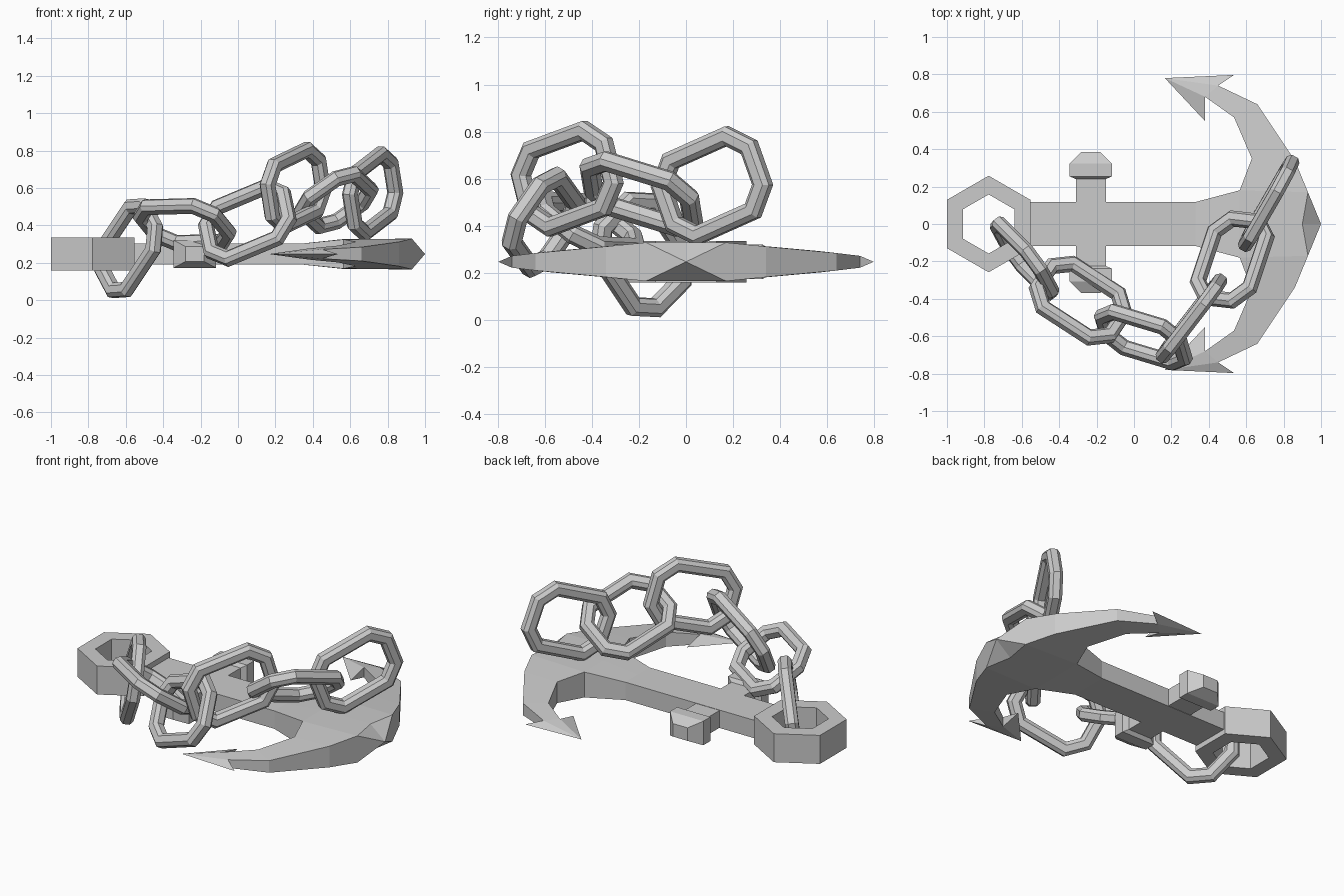
import bpy, bmesh, math
from mathutils import Vector

if "Cube" in bpy.data.objects:
    bpy.data.objects.remove(bpy.data.objects["Cube"])

ZC = 0.247  # mid height of the flat-lying anchor


def make(name, verts, faces):
    me = bpy.data.meshes.new(name)
    me.from_pydata([tuple(v) for v in verts], [], faces)
    bm = bmesh.new()
    bm.from_mesh(me)
    bmesh.ops.recalc_face_normals(bm, faces=bm.faces)
    bm.to_mesh(me)
    bm.free()
    ob = bpy.data.objects.new(name, me)
    bpy.context.collection.objects.link(ob)
    return ob


def sweep(name, rings, closed):
    """Skin a list of equal-length vertex loops."""
    n, m = len(rings[0]), len(rings)
    faces = []
    for i in range(m if closed else m - 1):
        j = (i + 1) % m
        for k in range(n):
            q = (k + 1) % n
            faces.append((i * n + k, i * n + q, j * n + q, j * n + k))
    if not closed:
        faces += [tuple(range(n)), tuple(range((m - 1) * n, m * n))]
    return make(name, [v for r in rings for v in r], faces)


# Hexagonal eye at the head of the shank
def eye_section(a):
    return [(-0.777 + r * math.cos(a), r * math.sin(a), z)
            for r, z in ((0.258, 0.16), (0.258, 0.335), (0.158, 0.335), (0.158, 0.16))]


sweep("eye", [eye_section(math.radians(30 + 60 * i)) for i in range(6)], True)

# Shank, crown and arms: half outline, mirrored across y
pts = {  # x, y, half thickness
    "a0": (-0.6, 0, .055), "b0": (.33, 0, .055), "c0": (.565, 0, .08), "k0": (.90, 0, .082),
    "a": (-0.6, .118, .055), "b": (.33, .118, .055), "c": (.565, .18, .078),
    "d": (.63, .35, .065), "e": (.535, .57, .045), "f": (.38, .68, .03),
    "k1": (.93, .17, .082), "k2": (.86, .34, .065), "k3": (.66, .64, .037), "k4": (.45, .74, .025),
}
names = list(pts)
N = len(names)
verts = [(x, y, ZC + h) for x, y, h in pts.values()] + [(x, y, ZC - h) for x, y, h in pts.values()]
APEX, TIP, BARB1, BARB2 = range(2 * N, 2 * N + 4)
verts += [(1, 0, ZC), (.165, .78, ZC), (.535, .797, ZC), (.38, .55, ZC)]
T = {n: i for i, n in enumerate(names)}
B = {n: i + N for i, n in enumerate(names)}
faces = []
for S in (T, B):
    for f in ("a b b0 a0", "b c c0 b0", "c k1 k0 c0", "c d k2 k1", "d e k3 k2", "e f k4 k3"):
        faces.append(tuple(S[n] for n in f.split()))
    faces += [(S["k0"], S["k1"], APEX), (TIP, S["k4"], S["f"]),
              (TIP, BARB1, S["k4"]), (TIP, S["f"], BARB2)]
for chain in ("a b c d e f", "k1 k2 k3 k4"):
    c = chain.split()
    faces += [(T[p], T[q], B[q], B[p]) for p, q in zip(c, c[1:])]
faces += [(T["k1"], B["k1"], APEX), (BARB1, T["k4"], B["k4"]), (BARB2, T["f"], B["f"])]
anchor = make("shank_and_arms", verts, faces)
mod = anchor.modifiers.new("mirror", "MIRROR")
mod.use_axis = (False, True, False)
mod.merge_threshold = 0.0005


# Cross stock with a tapered cap at each end
def box_ring(y, hx, hz):
    return [(-0.231 + sx * hx, y + 0.008, ZC + sz * hz)
            for sx, sz in ((-1, -1), (1, -1), (1, 1), (-1, 1))]


half = [(.378, .05, .04), (.315, .113, .074), (.247, .113, .074), (.232, .08, .053)]
profile = [(-y, a, b) for y, a, b in half] + half[::-1]
sweep("stock", [box_ring(*p) for p in profile], False)

# Chain links: chamfered rectangle path, bevelled square bar
L, W, C = 0.232, 0.17, 0.085    # half length, half width, corner cut
R, K = 0.038, 0.019             # bar half thickness, bar bevel
SECT = [(R, K), (K, R), (-K, R), (-R, K), (-R, -K), (-K, -R), (K, -R), (R, -K)]


def link(name, centre, u, v):
    c, u = Vector(centre), Vector(u).normalized()
    v = Vector(v)
    v = (v - u * v.dot(u)).normalized()
    n = u.cross(v)
    path = [(L, W - C), (L - C, W), (C - L, W), (-L, W - C),
            (-L, C - W), (C - L, -W), (L - C, -W), (L, C - W)]
    rings = []
    for i, (px, py) in enumerate(path):
        p = Vector((px, py))
        t1 = (p - Vector(path[i - 1])).normalized()
        t2 = (Vector(path[(i + 1) % 8]) - p).normalized()
        t = (t1 + t2).normalized()
        out = Vector((t.y, -t.x)) / t.dot(t1)  # mitred
        rings.append([c + u * (px + out.x * s) + v * (py + out.y * s) + n * w for s, w in SECT])
    sweep(name, rings, True)


links = [
    ((-.585, -.185, .278), (.22, -.22, .33), (.12, -.22, -.22)),
    ((-.285, -.41, .405), (.37, -.24, .01), (.13, .23, -.18)),
    ((.05, -.605, .415), (.43, -.13, .18), (.06, -.19, -.27)),
    ((.307, -.505, .6), (.27, .35, .13), (.05, .08, -.33)),
    ((.525, -.19, .535), (.14, .42, -.13), (.27, -.05, .2)),
    ((.72, .11, .57), (.22, .38, .17), (.06, .13, -.33)),
]
for i, args in enumerate(links):
    link("chain_link_%d" % (i + 1), *args)
